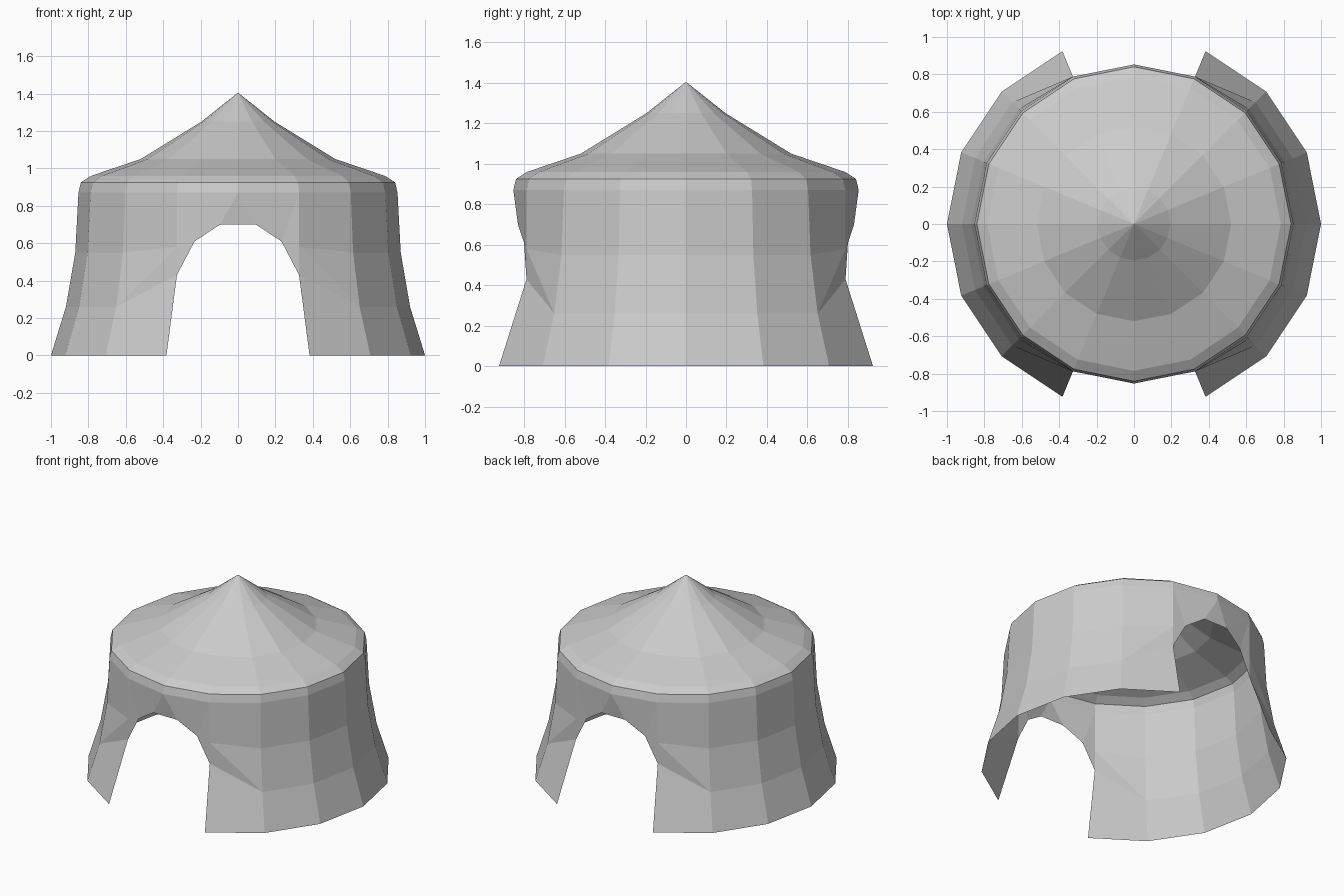
import bpy, bmesh
from math import sin, cos, pi

if "Cube" in bpy.data.objects:
    bpy.data.objects.remove(bpy.data.objects["Cube"])

SIDES = 16
STEP = 2 * pi / SIDES


def pt(k, r, z):
    return (r * cos(k * STEP), r * sin(k * STEP), z)


def make_object(name, faces):
    bm = bmesh.new()
    for f in faces:
        bm.faces.new([bm.verts.new(p) for p in f])
    bmesh.ops.remove_doubles(bm, verts=bm.verts, dist=0.0005)
    bmesh.ops.recalc_face_normals(bm, faces=bm.faces)
    # open shells: make the normals face outward
    if sum(f.normal.dot(f.calc_center_median()) for f in bm.faces) < 0:
        bmesh.ops.reverse_faces(bm, faces=bm.faces)
    me = bpy.data.meshes.new(name)
    bm.to_mesh(me)
    bm.free()
    ob = bpy.data.objects.new(name, me)
    bpy.context.collection.objects.link(ob)
    return ob


def bands(profile, columns):
    return [[pt(k, *a), pt(k + 1, *a), pt(k + 1, *b), pt(k, *b)]
            for a, b in zip(profile, profile[1:]) for k in columns]


# Canvas wall: one quarter, mirrored to the other three
wall = [(1.0, 0), (0.92, 0.26), (0.87, 0.55), (0.853, 0.87), (0.84, 0.925)]
faces = bands(wall, range(2))
faces += bands(wall[3:], range(2, 4))

# Wall panel beside and above the arched doorway
foot, low, mid, high = [pt(2, *p) for p in wall[:4]]
door_foot = pt(3, *wall[0])
a1, a2 = pt(3, 0.853, 0.43), pt(3, 0.853, 0.58)
a3, a4 = (0.232, 0.80, 0.61), (0.095, 0.83, 0.70)
corner, top, centre = pt(3, *wall[3]), pt(4, *wall[3]), (0, 0.83, 0.70)
faces += [[foot, door_foot, a1, low],
          [low, a1, a2], [low, a2, mid],
          [mid, a2, corner, high],
          [a1, a3, a2], [a2, a3, corner],
          [corner, a3, a4], [corner, a4, top], [top, a4, centre]]
tent_wall = make_object("tent_wall", faces)
mirror = tent_wall.modifiers.new("mirror", 'MIRROR')
mirror.use_axis = (True, True, False)

# Peaked roof
roof = [(0.84, 0.925), (0.785, 0.96), (0.52, 1.05), (0.195, 1.25)]
faces = bands(roof, range(SIDES))
faces += [[pt(k, *roof[-1]), pt(k + 1, *roof[-1]), (0, 0, 1.405)]
          for k in range(SIDES)]
make_object("tent_roof", faces)
